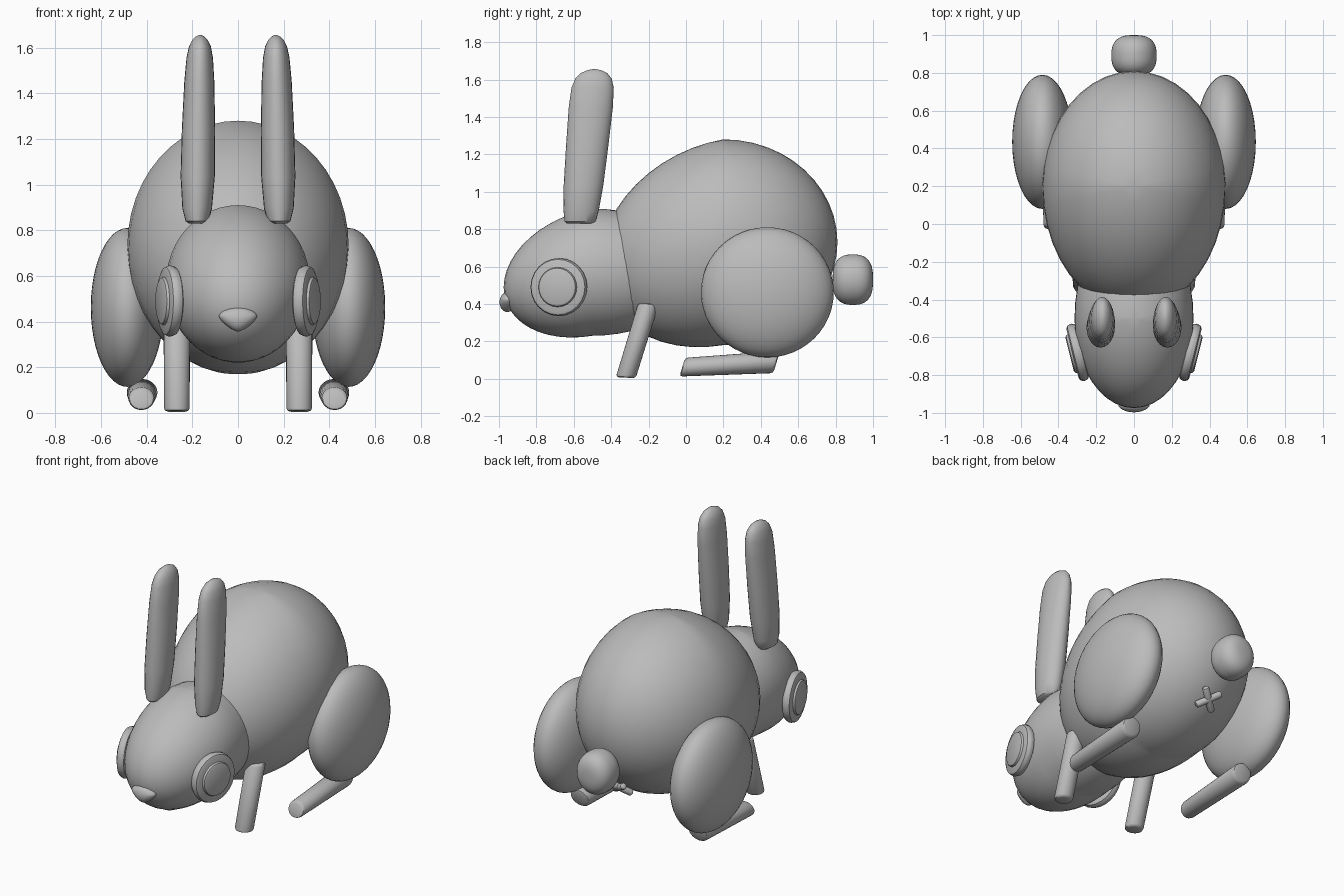
import bpy, bmesh, math
from mathutils import Vector, Matrix

if "Cube" in bpy.data.objects:
    bpy.data.objects.remove(bpy.data.objects["Cube"])

grey = bpy.data.materials.new("plain grey")
grey.diffuse_color = (0.5, 0.5, 0.5, 1)
grey.use_nodes = True
grey.node_tree.nodes["Principled BSDF"].inputs["Base Color"].default_value = grey.diffuse_color


def finish(name, bm, angle=40):
    bmesh.ops.recalc_face_normals(bm, faces=bm.faces)
    me = bpy.data.meshes.new(name)
    bm.to_mesh(me)
    bm.free()
    me.materials.append(grey)
    ob = bpy.data.objects.new(name, me)
    bpy.context.collection.objects.link(ob)
    bpy.ops.object.select_all(action='DESELECT')
    ob.select_set(True)
    bpy.context.view_layer.objects.active = ob
    bpy.ops.object.shade_smooth_by_angle(angle=math.radians(angle))
    return ob


def ball(name, centre, size, shape=None):
    """Ellipsoid; shape reshapes the unit sphere before scaling."""
    bm = bmesh.new()
    bmesh.ops.create_uvsphere(bm, u_segments=40, v_segments=24, radius=1)
    for v in bm.verts:
        p = shape(v.co.copy()) if shape else v.co
        v.co = Vector(centre) + Vector([p[i] * size[i] for i in range(3)])
    return finish(name, bm)


def loft(name, rings, sides=24):
    """Skin of elliptical rings given as (centre, u axis, v axis)."""
    bm = bmesh.new()
    loops = []
    for c, u, v in rings:
        loops.append([bm.verts.new(Vector(c) + Vector(u) * math.cos(a) + Vector(v) * math.sin(a))
                      for a in (2 * math.pi * i / sides for i in range(sides))])
    for a, b in zip(loops, loops[1:]):
        for i in range(sides):
            j = (i + 1) % sides
            bm.faces.new((a[i], a[j], b[j], b[i]))
    bm.faces.new(loops[0])
    bm.faces.new(loops[-1])
    return finish(name, bm)


def rod(name, a, b, ra, rb, u, v, soft=0.015):
    """Tapered rod with softened rims; u and v span its end faces."""
    a, b, u, v = map(Vector, (a, b, u, v))
    d = (b - a).normalized()
    steps = [(a, ra - soft), (a + d * soft * 0.3, ra - soft * 0.3), (a + d * soft, ra),
             (b - d * soft, rb), (b - d * soft * 0.3, rb - soft * 0.3), (b, rb - soft)]
    return loft(name, [(c, u * r, v * r) for c, r in steps])


# Body: longer at the front, sagging toward the chest
def body_shape(p):
    if p.y < 0:
        p.y *= 0.66 / 0.61
        p.z += 0.17 * 0.61 / 0.55 * p.y
    return p


ball("body", (0, 0.2, 0.73), (0.485, 0.61, 0.55), body_shape)


# Head: egg with a lowered muzzle
def head_shape(p):
    if p.y < 0:
        p.z += 0.17 * 0.475 / 0.34 * p.y
    else:
        p.y *= 0.55 / 0.475
    return p


ball("head", (0, -0.5, 0.57), (0.315, 0.475, 0.34), head_shape)


# Nose: rounded triangle pointing down
def nose_shape(p):
    if p.z < 0.3:
        p.x *= 1 - 0.42 * (0.3 - p.z)
    return p


ball("nose", (0, -0.955, 0.41), (0.088, 0.042, 0.053), nose_shape)


# Tail: round from behind, boxy along its length
def tail_shape(p):
    r = math.hypot(p.x, p.z)
    k = r ** 0.7 / r if r > 1e-6 else 1
    return Vector((p.x * k, math.copysign(abs(p.y) ** 0.8, p.y), p.z * k))


ball("tail", (0, 0.892, 0.53), (0.12, 0.108, 0.135), tail_shape)

# Small crossed mark below the tail
t = Vector((0, 0.75, 0.66))
n = Vector((0, 0.66, -0.75))
for s, label in ((1, "a"), (-1, "b")):
    d = (Vector((s, 0, 0)) + t).normalized() * 0.085
    c = Vector((0, 0.675, 0.345))
    rod("cross_bar_" + label, c - d, c + d, 0.021, 0.021, n, d.normalized().cross(n), 0.012)

# Ear sections: position along the axis, half thickness, half width
EAR = [(0, .035, .07), (.012, .05, .082), (.08, .065, .094), (.25, .075, .106), (.5, .073, .113),
       (.75, .066, .118), (.88, .058, .113), (.94, .048, .097), (.975, .034, .071),
       (.993, .018, .038), (1, .006, .012)]

for s, side in ((1, "right"), (-1, "left")):
    ball("hind_thigh_" + side, (s * 0.485, 0.435, 0.462), (0.16, 0.355, 0.348))
    # Hind foot with a slanted toe end
    rod("hind_foot_" + side, (s * 0.423, -0.02, 0.062), (s * 0.42, 0.485, 0.09), 0.054, 0.064,
        (1.05, 0, 0), (0, 0.28, 0.93))
    # Front leg leaning back, cut level at the ground
    rod("front_leg_" + side, (s * 0.268, -0.322, 0.006), (s * 0.268, -0.2, 0.402), 0.056, 0.058,
        (1, 0, 0), (0, 0.95, -0.05))
    loft("ear_" + side, [((s * (0.18 - 0.014 * f), -0.567 + 0.077 * f, 0.83 + 0.825 * f),
                          (tx, 0, 0), (0, ty, 0)) for f, tx, ty in EAR])
    # Eye: wide rim with a raised disc
    out = Vector((s * math.cos(0.245), -math.sin(0.245), 0))
    across = Vector((out.y, -out.x, 0))
    c = Vector((s * 0.3, -0.68, 0.49))
    rod("eye_rim_" + side, c - out * 0.03, c + out * 0.026, 0.155, 0.155, across, (0, 0, 1), 0.022)
    rod("eye_disc_" + side, c - out * 0.03, c + out * 0.042, 0.106, 0.106, across, (0, 0, 1), 0.016)
